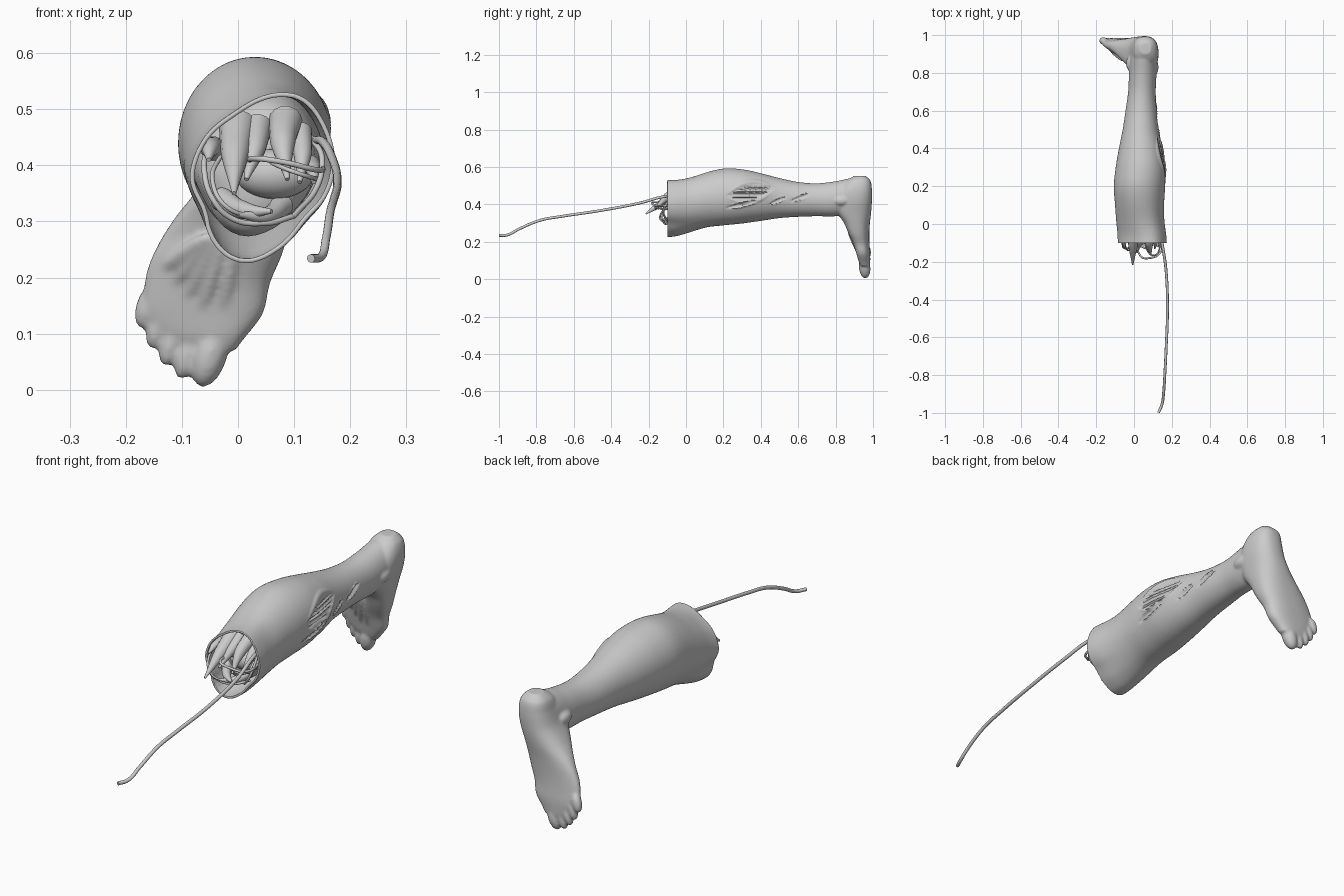
import bpy, bmesh, math
from mathutils import Vector, Matrix

if "Cube" in bpy.data.objects:
    bpy.data.objects.remove(bpy.data.objects["Cube"])

# Knee cross-section: angle in degrees, radius about KC
KC = (.045, .39)
KNEE = [(0, .128), (33, .137), (60, .15), (74, .146), (115, .118), (150, .121), (171, .127), (187, .132),
        (213, .129), (229, .15), (246, .167), (261, .167), (282, .143), (310, .117), (335, .121), (360, .128)]
# Leg rows: y, x min, x max, z min, z max, knee blend
LEG = [(-.16, -.09, .165, .23, .53, 1), (-.1, -.09, .165, .23, .53, 1), (0, -.1, .152, .262, .55, .5),
       (.1, -.103, .157, .283, .576, .15), (.2, -.107, .165, .288, .592, 0), (.3, -.097, .167, .298, .588, 0),
       (.4, -.08, .152, .312, .567, 0), (.5, -.06, .13, .327, .541, 0), (.6, -.045, .12, .334, .52, 0),
       (.7, -.031, .115, .337, .513, 0), (.8, -.026, .119, .337, .524, 0), (.9, -.015, .117, .36, .543, 0),
       (.95, .01, .1, .4, .535, 0)]
# Foot rows: z, x min, x max, dorsum y, sole y
FOOT = [(.07, -.11, -.005, .935, .983), (.09, -.14, .01, .925, .984), (.135, -.168, .044, .912, .985),
        (.19, -.167, .057, .895, .981), (.24, -.152, .078, .872, .98), (.3, -.117, .096, .845, .983),
        (.36, -.07, .112, .805, .99), (.42, -.032, .126, .80, .994), (.48, -.012, .129, .82, .994),
        (.53, .003, .115, .862, .985), (.553, .03, .09, .9, .96)]


def sample(table, t):
    """Smooth interpolation of table rows keyed by their first column."""
    i = max(j for j in range(len(table) - 1) if table[j][0] <= t + 1e-9 or j == 0)
    a, b = table[i], table[i + 1]
    p, n = table[max(i - 1, 0)], table[min(i + 2, len(table) - 1)]
    h = b[0] - a[0]
    s = min(1, max(0, (t - a[0]) / h))
    out = []
    for k in range(1, len(a)):
        m0 = (b[k] - p[k]) / (b[0] - p[0]) * h
        m1 = (n[k] - a[k]) / (n[0] - a[0]) * h
        out.append((2*s**3 - 3*s*s + 1)*a[k] + (s**3 - 2*s*s + s)*m0 + (3*s*s - 2*s**3)*b[k] + (s**3 - s*s)*m1)
    return out


def leg_ring(y, scale=1, n=48):
    xl, xr, zl, zh, w = sample(LEG, y)
    pts = []
    for i in range(n):
        d = 360 * i / n
        c, s = math.cos(math.radians(d)), math.sin(math.radians(d))
        r = sample(KNEE, d)[0]
        ex, ez = (xl + xr) / 2 + (xr - xl) / 2 * c, (zl + zh) / 2 + (zh - zl) / 2 * s
        x, z = w * (KC[0] + r * c) + (1 - w) * ex, w * (KC[1] + r * s) + (1 - w) * ez
        cx, cz = (xl + xr) / 2, (zl + zh) / 2
        pts.append((cx + (x - cx) * scale, y, cz + (z - cz) * scale))
    return pts


def foot_ring(z, n=48):
    xl, xr, yf, ys = sample(FOOT, z)
    k = min(1, max(0, (.42 - z) / .15))
    pts = []
    for i in range(n):
        a = 2 * math.pi * i / n
        c, s = math.cos(a), math.sin(a)
        x = (xl + xr) / 2 + (xr - xl) / 2 * math.copysign(abs(c) ** .85, c)
        y = (yf + ys) / 2 + (ys - yf) / 2 * math.copysign(abs(s) ** .8, s)
        u = (xr - x) / (xr - xl)
        pts.append((x, ys - (ys - y) * (1 + k * (.2 - .6 * u)), z))
    return pts


def loft(bm, rings):
    rows = [[bm.verts.new(p) for p in r] for r in rings]
    n = len(rows[0])
    faces = [bm.faces.new((a[i], a[(i + 1) % n], b[(i + 1) % n], b[i]))
             for a, b in zip(rows, rows[1:]) for i in range(n)]
    faces += [bm.faces.new(rows[0][::-1]), bm.faces.new(rows[-1])]
    bmesh.ops.recalc_face_normals(bm, faces=faces)


def blob(bm, centre, axis, length, r):
    """Ellipsoid with its long half-length along axis."""
    rot = Vector((0, 0, 1)).rotation_difference(Vector(axis)).to_matrix().to_4x4()
    m = Matrix.Translation(centre) @ rot @ Matrix.Diagonal((r, r, length, 1))
    bmesh.ops.create_uvsphere(bm, u_segments=24, v_segments=16, radius=1, matrix=m)


def make(name, bm):
    me = bpy.data.meshes.new(name)
    bm.to_mesh(me)
    bm.free()
    ob = bpy.data.objects.new(name, me)
    bpy.context.collection.objects.link(ob)
    return ob


def activate(ob):
    bpy.ops.object.select_all(action='DESELECT')
    ob.select_set(True)
    bpy.context.view_layer.objects.active = ob


def tube(name, pts, radii, res=5):
    """Tapered strand through points."""
    cu = bpy.data.curves.new(name, 'CURVE')
    cu.dimensions, cu.bevel_depth, cu.bevel_resolution, cu.resolution_u = '3D', 1, res, 10
    cu.use_fill_caps = True
    sp = cu.splines.new('BEZIER')
    sp.bezier_points.add(len(pts) - 1)
    for i, (bp, p) in enumerate(zip(sp.bezier_points, pts)):
        bp.co, bp.handle_left_type, bp.handle_right_type = p, 'AUTO', 'AUTO'
        bp.radius = radii[i] if isinstance(radii, (list, tuple)) else radii
    ob = bpy.data.objects.new(name, cu)
    bpy.context.collection.objects.link(ob)
    activate(ob)
    bpy.ops.object.convert(target='MESH')
    bpy.ops.object.shade_smooth_by_angle(angle=math.radians(50))


# Skin: leg, foot, ankle bones and toes fused into one surface
bm = bmesh.new()
loft(bm, [leg_ring(-.16 + 1.11 * i / 60) for i in range(61)])
loft(bm, [foot_ring(.07 + .483 * i / 40) for i in range(41)])
blob(bm, (-.012, .85, .43), (0, 1, 0), .045, .03)
blob(bm, (.1, .83, .42), (0, 1, 0), .05, .03)
TOES = [(-.05, .955, .063, .06, .031), (-.09, .962, .064, .047, .021), (-.118, .965, .086, .046, .02),
        (-.142, .967, .115, .044, .019), (-.162, .969, .148, .04, .02)]
for x, y, z, length, r in TOES:
    blob(bm, (x, y, z), (.3, -.1, 1), length, r)
    knuckle, ankle = Vector((x + .02, y - .022, z + .06)), Vector((x * .5 + .02, .868, .27))
    blob(bm, (knuckle + ankle) / 2, ankle - knuckle, (ankle - knuckle).length * .6, .015)
skin = make("leg_skin", bm)
activate(skin)
mod = skin.modifiers.new("fuse", 'REMESH')
mod.mode, mod.voxel_size = 'VOXEL', .006
sm = skin.modifiers.new("soften", 'SMOOTH')
sm.factor, sm.iterations = .5, 5
for m in ("fuse", "soften"):
    bpy.ops.object.modifier_apply(modifier=m)

# Gashes pressed into the outer side, with raised lips: y, z, half length, half width, depth
GASHES = [(.345, .465, .13, .042, .012), (.3, .40, .09, .009, .008), (.61, .437, .055, .009, .009),
          (.49, .42, .05, .008, .007)]
bm = bmesh.new()
bm.from_mesh(skin.data)
bm.normal_update()
for v in bm.verts:
    if v.co.x < .05:
        continue
    push = 0
    for y, z, hl, hw, depth in GASHES:
        u = (v.co.y - y) / hl
        if abs(u) < 1:
            q = abs(v.co.z - z - .02 * u) / (hw * (1 - u * u) + .002)
            if q < 1:
                fibre = .65 + .35 * math.cos((v.co.z - z) * 420) if hw > .02 else 1
                push -= depth * (1 - q ** 4) * fibre * (1 - u ** 4)
            elif q < 1.6:
                push += .005 * math.sin((q - 1) / .6 * math.pi) * (1 - u * u)
    v.co += v.normal * push
# Open the knee end
bmesh.ops.bisect_plane(bm, geom=bm.verts[:] + bm.edges[:] + bm.faces[:], plane_co=(0, -.1, 0),
                       plane_no=(0, 1, 0), clear_inner=True)
bm.to_mesh(skin.data)
bm.free()
sol = skin.modifiers.new("thickness", 'SOLIDIFY')
sol.thickness, sol.offset = .008, -1
bpy.ops.object.shade_smooth_by_angle(angle=math.radians(60))

# Muscle core filling the leg behind the opening
bm = bmesh.new()
loft(bm, [leg_ring(y, s) for y, s in [(-.045, .3), (-.04, .5), (-.025, .7), (0, .82), (.05, .88), (.15, .9), (.3, .88)]])
activate(make("muscle_core", bm))
bpy.ops.object.shade_smooth_by_angle(angle=math.radians(60))

# Bone end
bm = bmesh.new()
blob(bm, (.065, -.04, .385), (1, 0, 0), .07, .045)
activate(make("bone_end", bm))
bpy.ops.object.shade_smooth()

# Torn muscles: root, middle, tip, root radius
TORN = [((.0, -.03, .47), (-.005, -.11, .42), (-.007, -.215, .35), .034),
        ((.035, -.03, .47), (.03, -.09, .43), (.015, -.15, .375), .026),
        ((.085, -.03, .48), (.08, -.1, .44), (.088, -.165, .375), .03),
        ((.11, -.03, .46), (.115, -.08, .42), (.11, -.13, .37), .022),
        ((-.045, -.03, .43), (-.05, -.08, .43), (-.052, -.125, .41), .022),
        ((-.03, -.03, .34), (.01, -.09, .32), (.06, -.13, .318), .022),
        ((.08, -.03, .33), (.05, -.09, .31), (.0, -.13, .312), .02),
        ((.13, -.03, .40), (.135, -.08, .39), (.135, -.12, .37), .018)]
for i, (a, b, c, r) in enumerate(TORN):
    tube(f"torn_muscle_{i + 1}", [a, b, c], [r, r * .75, .004])

# Thin loose tendons and vessels
tube("vessel_loop", [(.03, -.05, .40), (.035, -.17, .412), (.085, -.18, .405), (.14, -.15, .392), (.15, -.06, .40)], .005)
tube("vessel_lower", [(.06, -.05, .41), (.07, -.14, .40), (.11, -.165, .385), (.145, -.1, .375)], .004)
tube("tendon_left", [(-.05, -.04, .44), (-.06, -.11, .39), (-.045, -.13, .34), (-.01, -.12, .305), (.05, -.1, .297), (.1, -.06, .31)], .005)
tube("tendon_left_inner", [(-.03, -.04, .42), (-.045, -.12, .37), (-.025, -.14, .33), (.03, -.11, .305)], .004)
tube("tendon_right", [(.13, -.04, .45), (.15, -.1, .41), (.14, -.12, .36), (.1, -.1, .31)], .005)

# Long trailing tendon
tube("long_tendon", [(.135, -.03, .445), (.15, -.11, .443), (.17, -.25, .407), (.177, -.46, .367), (.17, -.66, .337),
                     (.164, -.78, .315), (.157, -.89, .27), (.148, -.955, .237), (.13, -.998, .234)], .0075)
